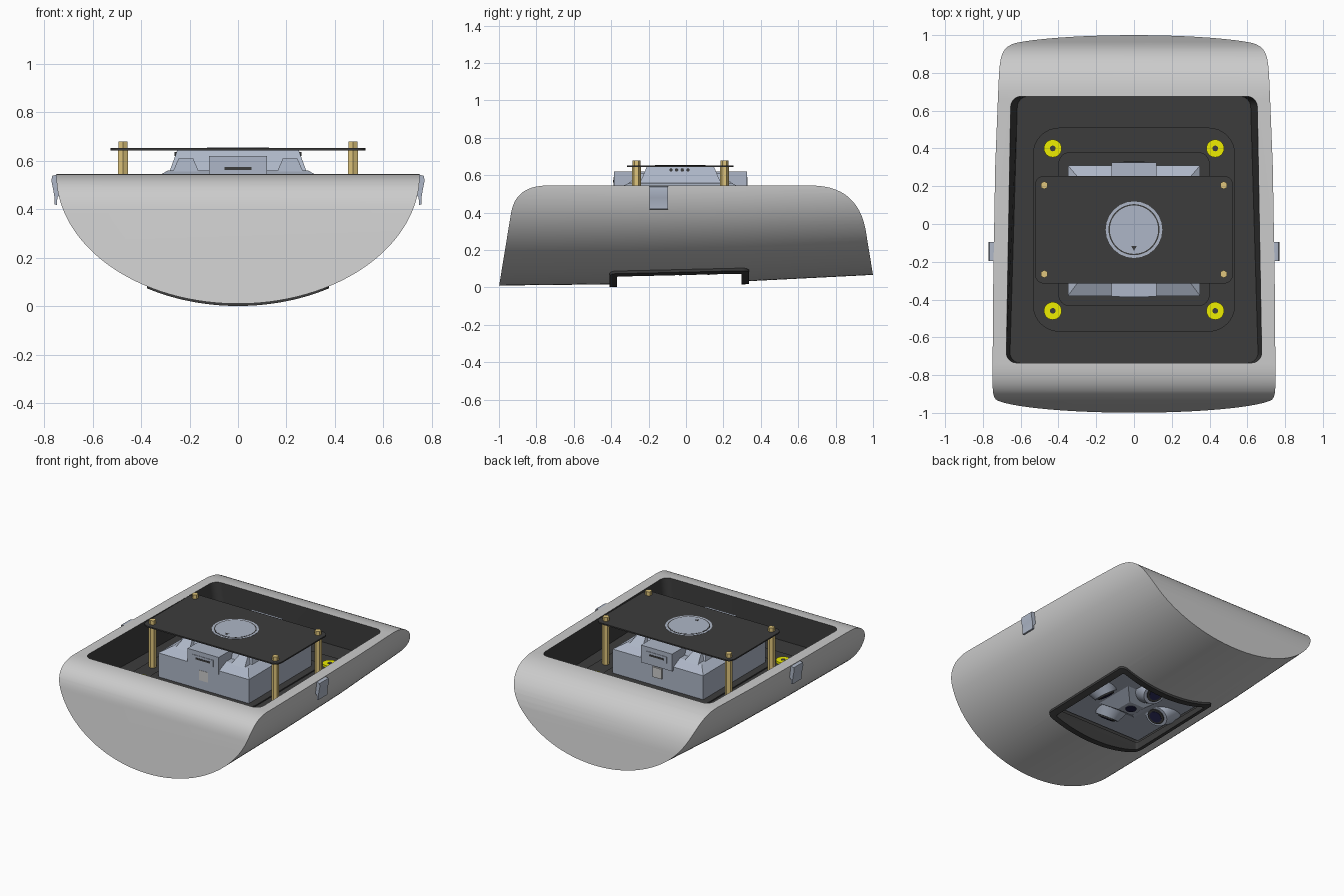
import bpy, bmesh
from math import sin, cos, pi, radians
from mathutils import Matrix, Vector

if "Cube" in bpy.data.objects:
    bpy.data.objects.remove(bpy.data.objects["Cube"])


def material(name, rgb):
    m = bpy.data.materials.new(name)
    m.diffuse_color = (*rgb, 1)
    m.use_nodes = True
    m.node_tree.nodes["Principled BSDF"].inputs["Base Color"].default_value = m.diffuse_color
    return m


SHELL = material("shell_grey", (0.6, 0.6, 0.6))
DARK = material("dark_plastic", (0.045, 0.045, 0.045))
STEEL = material("blue_grey", (0.42, 0.47, 0.57))
BRASS = material("brass", (0.74, 0.56, 0.2))
YELLOW = material("yellow_rubber", (0.85, 0.85, 0.0))
GLASS = material("lens_glass", (0.015, 0.015, 0.06))


def finish(name, bm, mat):
    bmesh.ops.recalc_face_normals(bm, faces=bm.faces)
    me = bpy.data.meshes.new(name)
    bm.to_mesh(me)
    bm.free()
    me.materials.append(mat)
    ob = bpy.data.objects.new(name, me)
    bpy.context.collection.objects.link(ob)
    return ob


def skin(name, rings, mat):
    """Closed solid through a list of equal-sized point rings."""
    bm = bmesh.new()
    vs = [[bm.verts.new(p) for p in r] for r in rings]
    n = len(vs[0])
    for a, b in zip(vs, vs[1:]):
        for i in range(n):
            bm.faces.new((a[i], a[(i + 1) % n], b[(i + 1) % n], b[i]))
    bm.faces.new(vs[0])
    bm.faces.new(vs[-1])
    return finish(name, bm, mat)


def frustum(name, lo, hi, mat):
    """lo and hi: (x half width, y min, y max, z)."""
    rings = [[(-w, a, z), (w, a, z), (w, b, z), (-w, b, z)] for w, a, b, z in (lo, hi)]
    return skin(name, rings, mat)


def box(name, w, y0, y1, z0, z1, mat):
    return frustum(name, (w, y0, y1, z0), (w, y0, y1, z1), mat)


def rounded_ring(w, y0, y1, r, z, taper=0):
    """Rounded rectangle whose width shrinks by taper per unit of y."""
    pts = []
    for k, (cx, cy) in enumerate([(w - r, y1 - r), (r - w, y1 - r), (r - w, y0 + r), (w - r, y0 + r)]):
        for i in range(9):
            t = (k + i / 8) * pi / 2
            y = cy + r * sin(t)
            pts.append(((cx + r * cos(t)) * (1 - taper * (y - y0)), y, z))
    return pts


def rounded(name, w, y0, y1, r, z0, z1, mat):
    return skin(name, [rounded_ring(w, y0, y1, r, z) for z in (z0, z1)], mat)


def cyl(name, r, loc, h, mat, n=32, rot=None, r2=None):
    """Cylinder rising h from its base centre loc."""
    bm = bmesh.new()
    bmesh.ops.create_cone(bm, cap_ends=True, segments=n, radius1=r, radius2=r if r2 is None else r2,
                          depth=h, matrix=Matrix.Translation((0, 0, h / 2)))
    bm.transform(Matrix.Translation(loc) @ (rot or Matrix()))
    ob = finish(name, bm, mat)
    smooth(ob)
    return ob


def smooth(ob):
    bpy.ops.object.select_all(action='DESELECT')
    ob.select_set(True)
    bpy.context.view_layer.objects.active = ob
    bpy.ops.object.shade_smooth_by_angle(angle=radians(30))


def boolean(a, b, op):
    m = a.modifiers.new("cut", 'BOOLEAN')
    m.object, m.operation, m.solver, m.material_mode = b, op, 'EXACT', 'TRANSFER'
    dg = bpy.context.evaluated_depsgraph_get()
    me = bpy.data.meshes.new_from_object(a.evaluated_get(dg))
    a.modifiers.clear()
    a.data = me
    bpy.data.objects.remove(b)


def hull_loft(name, grow, mat):
    """Half-ellipse tube; the keel rises and the beam narrows to the rear."""
    rings = []
    for y, w, z in [(-1.05, .751, .01), (-.3, .745, .018), (.3, .735, .032), (1.05, .705, .07)]:
        w, z = w + grow * .3, z - grow
        ring = [(w * cos(pi + pi * i / 72), y, .545 + (.545 - z) * sin(pi + pi * i / 72)) for i in range(73)]
        rings.append(ring + [(w, y, .65), (-w, y, .65)])
    return skin(name, rings, mat)


def bezier(a, b, c, n=14):
    a, b, c = Vector(a), Vector(b), Vector(c)
    return [a * (1 - t) ** 2 + b * 2 * t * (1 - t) + c * t * t for t in (i / n for i in range(n + 1))]


# Hull: tube trimmed by the side profile
hull = hull_loft("hull", 0, SHELL)
side = [Vector((-1.004, -.02))] + bezier((-.935, .40), (-.91, .545), (-.74, .545))
side += bezier((.67, .545), (.93, .545), (.965, .28)) + [Vector((1.014, -.02))]
boolean(hull, skin("trim", [[(x, p.x, p.y) for p in side] for x in (-1, 1)], SHELL), 'INTERSECT')

# Tray cavity and the opening for the camera
FLOOR = .34
tray = [rounded_ring(.658, -.735, .675, .055, FLOOR, .045), rounded_ring(.677, -.735, .675, .055, .545, .026),
        rounded_ring(.677, -.735, .675, .055, .64, .026)]
boolean(hull, skin("tray", tray, DARK), 'DIFFERENCE')
boolean(hull, rounded("hole", .356, -.39, .318, .02, -.1, .5, DARK), 'DIFFERENCE')
smooth(hull)

# Window frame following the keel
frame = hull_loft("window_frame", .0155, DARK)
boolean(frame, rounded("outer", .375, -.41, .338, .04, -.05, .11, DARK), 'INTERSECT')
boolean(frame, rounded("inner", .335, -.37, .298, .015, -.1, .3, DARK), 'DIFFERENCE')
smooth(frame)

# Mounting plates on the tray floor
rounded("mount_plate", .535, -.57, .51, .14, FLOOR - .005, FLOOR + .01, DARK)
rounded("mount_collar", .40, -.435, .38, .06, FLOOR - .005, FLOOR + .018, DARK)
for x in (-.43, .43):
    for y in (-.46, .40):
        cyl("damper_ring", .047, (x, y, FLOOR), .025, YELLOW)
        cyl("damper_hole", .015, (x, y, FLOOR + .02), .0065, DARK, 16)

# Camera body
box("camera_body", .35, -.38, .31, .135, .525, STEEL)
frustum("camera_shoulder", (.35, -.38, .31, .525), (.29, -.30, .24, .56), STEEL)
frustum("camera_hump", (.285, -.25, .19, .55), (.25, -.21, .15, .645), STEEL)
for s in (-1, 1):
    a, b = sorted((-.03 + s * .355, -.03 + s * .17))
    box("connector_block", .12, a, b, .5, .62, STEEL)
    a, b = sorted((-.03 + s * .358, -.03 + s * .345))
    box("connector_bezel", .08, a, b, .545, .59, STEEL)
    a, b = sorted((-.03 + s * .36, -.03 + s * .352))
    box("connector_port", .055, a, b, .562, .574, DARK)
    a, b = sorted((-.03 + s * .352, -.03 + s * .33))
    box("front_label", .035, a, b, .42, .49, SHELL)
    for i in range(4):
        cyl("side_hole", .009, (s * .25, -.08 + i * .03, .628), .012, DARK, 12,
            Matrix.Rotation(s * pi / 2, 4, 'Y'))
    # Buttresses beside the hump
    for t in (-1, 1):
        cx = s * .215
        rings = [[(cx + q * w, -.03 + t * d, z) for q, d in ((-1, .1), (1, .1), (1, e), (-1, e))]
                 for w, e, z in ((.06, .30, .54), (.03, .21, .61))]
        skin("buttress", rings, STEEL)

# Lens cluster: side pair looks inward, front and rear pair looks outward
frustum("centre_boss", (.06, -.09, .03, .085), (.15, -.18, .12, .14), STEEL)
cyl("centre_lens", .035, (0, -.03, .08), .01, GLASS)
for (x, y), (dx, dy) in (((-.23, -.03), (1, 0)), ((.23, -.03), (-1, 0)),
                         ((-.02, .16), (0, 1)), ((.02, -.22), (0, -1))):
    d = Vector((dx, dy, -1.5)).normalized()
    rot = d.to_track_quat('Z', 'Y').to_matrix().to_4x4()
    base = Vector((x, y, .14))
    cyl("lens_cup", .125, base - d * .06, .10, STEEL, 40, rot, .075)
    cyl("lens_barrel", .055, base + d * .03, .018, DARK, 32, rot)
    cyl("lens_glass", .04, base + d * .045, .006, GLASS, 32, rot)

# Top board on standoffs
rounded("top_board", .525, -.315, .255, .05, .643, .652, DARK)
for x in (-.475, .475):
    for y in (-.265, .205):
        cyl("standoff", .024, (x, y, FLOOR), .305, BRASS, 6)
        cyl("standoff_cap", .021, (x, y, .65), .03, BRASS, 6)

# Round dial on the board
cyl("dial", .15, (0, -.03, .65), .003, STEEL, 24)
cyl("dial_groove", .135, (0, -.03, .65), .0037, DARK, 48)
cyl("dial_face", .128, (0, -.03, .65), .0044, STEEL, 48)
cyl("dial_pointer", .017, (0, -.125, .65), .0052, DARK, 3, Matrix.Rotation(pi, 4, 'Z'))

# Side clips
clip = [(.735, .54), (.75, .543), (.766, .538), (.77, .52), (.762, .48), (.757, .45),
        (.757, .42), (.747, .418), (.745, .45), (.735, .46)]
for s in (-1, 1):
    smooth(skin("side_clip", [[(s * x, y, z) for x, z in clip] for y in (-.195, -.095)], STEEL))
